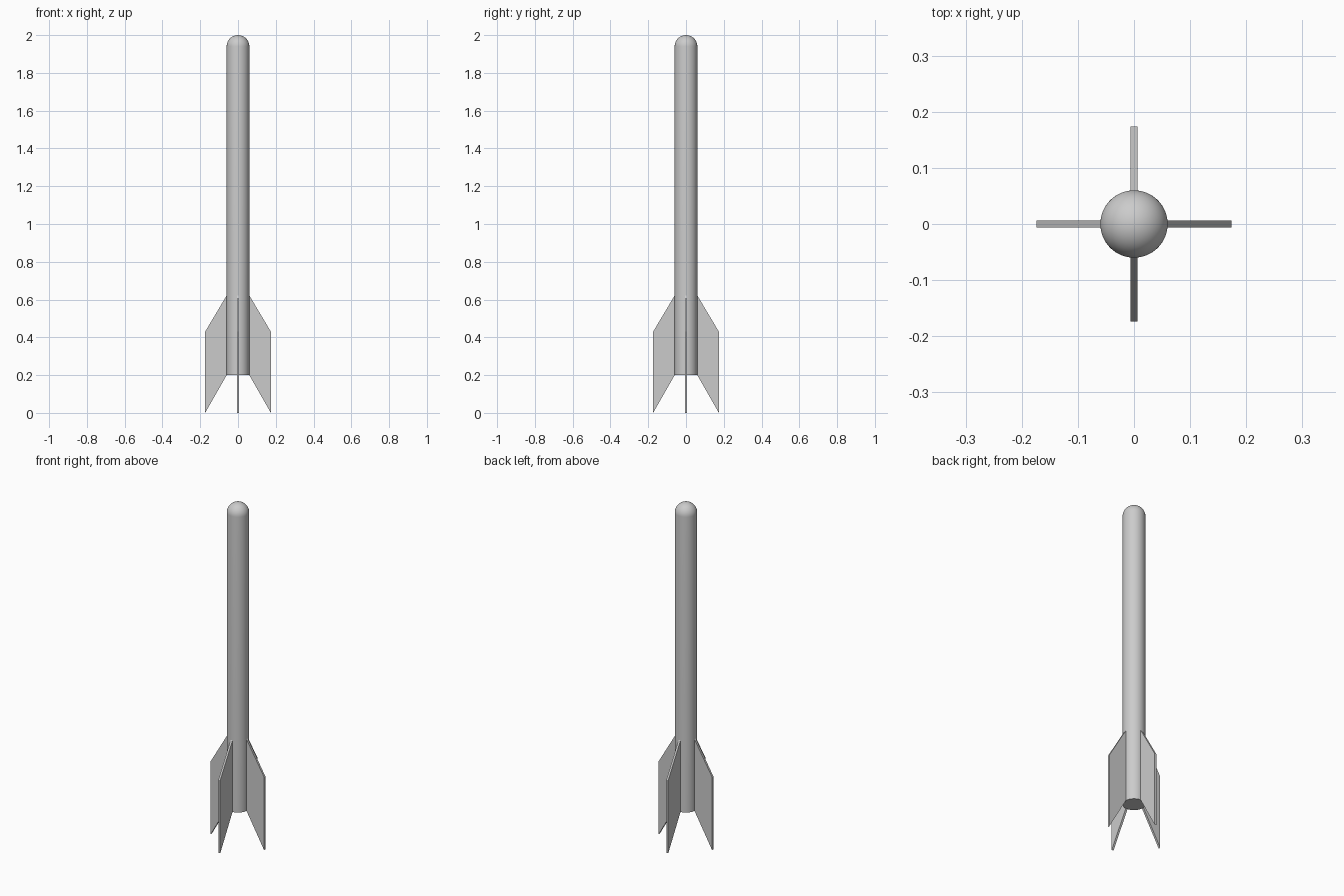
import bpy, bmesh, math

if "Cube" in bpy.data.objects:
    bpy.data.objects.remove(bpy.data.objects["Cube"])

RADIUS, BASE, TOP = 0.06, 0.20, 2.0
SIDES, RINGS = 64, 16


def make_object(name, bm):
    bmesh.ops.recalc_face_normals(bm, faces=bm.faces)
    mesh = bpy.data.meshes.new(name)
    bm.to_mesh(mesh)
    bm.free()
    obj = bpy.data.objects.new(name, mesh)
    bpy.context.collection.objects.link(obj)
    return obj


# Body tube with hemispherical nose, spun from a half profile
profile = [(0, BASE), (RADIUS, BASE)]
for i in range(RINGS + 1):
    a = math.pi / 2 * i / RINGS
    profile.append((RADIUS * math.cos(a), TOP - RADIUS + RADIUS * math.sin(a)))
bm = bmesh.new()
verts = [bm.verts.new((r, 0, z)) for r, z in profile]
edges = [bm.edges.new(pair) for pair in zip(verts, verts[1:])]
bmesh.ops.spin(bm, geom=verts + edges, cent=(0, 0, 0), axis=(0, 0, 1),
               angle=2 * math.pi, steps=SIDES, use_duplicate=False)
bmesh.ops.remove_doubles(bm, verts=bm.verts, dist=1e-5)
body = make_object("body_tube", bm)
bpy.context.view_layer.objects.active = body
body.select_set(True)
bpy.ops.object.shade_smooth_by_angle(angle=math.radians(40))

# Four swept fins, each an extruded outline turned about the body axis
FIN = [(0.058, 0.203), (0.174, 0), (0.174, 0.43), (0.058, 0.625)]
THICK = 0.012
for i, side in enumerate(("right", "back", "left", "front")):
    bm = bmesh.new()
    face = bm.faces.new([bm.verts.new((x, -THICK / 2, z)) for x, z in FIN])
    ext = bmesh.ops.extrude_face_region(bm, geom=[face], use_keep_orig=True)
    moved = [g for g in ext["geom"] if isinstance(g, bmesh.types.BMVert)]
    bmesh.ops.translate(bm, verts=moved, vec=(0, THICK, 0))
    fin = make_object(side + "_fin", bm)
    fin.rotation_euler.z = i * math.pi / 2
